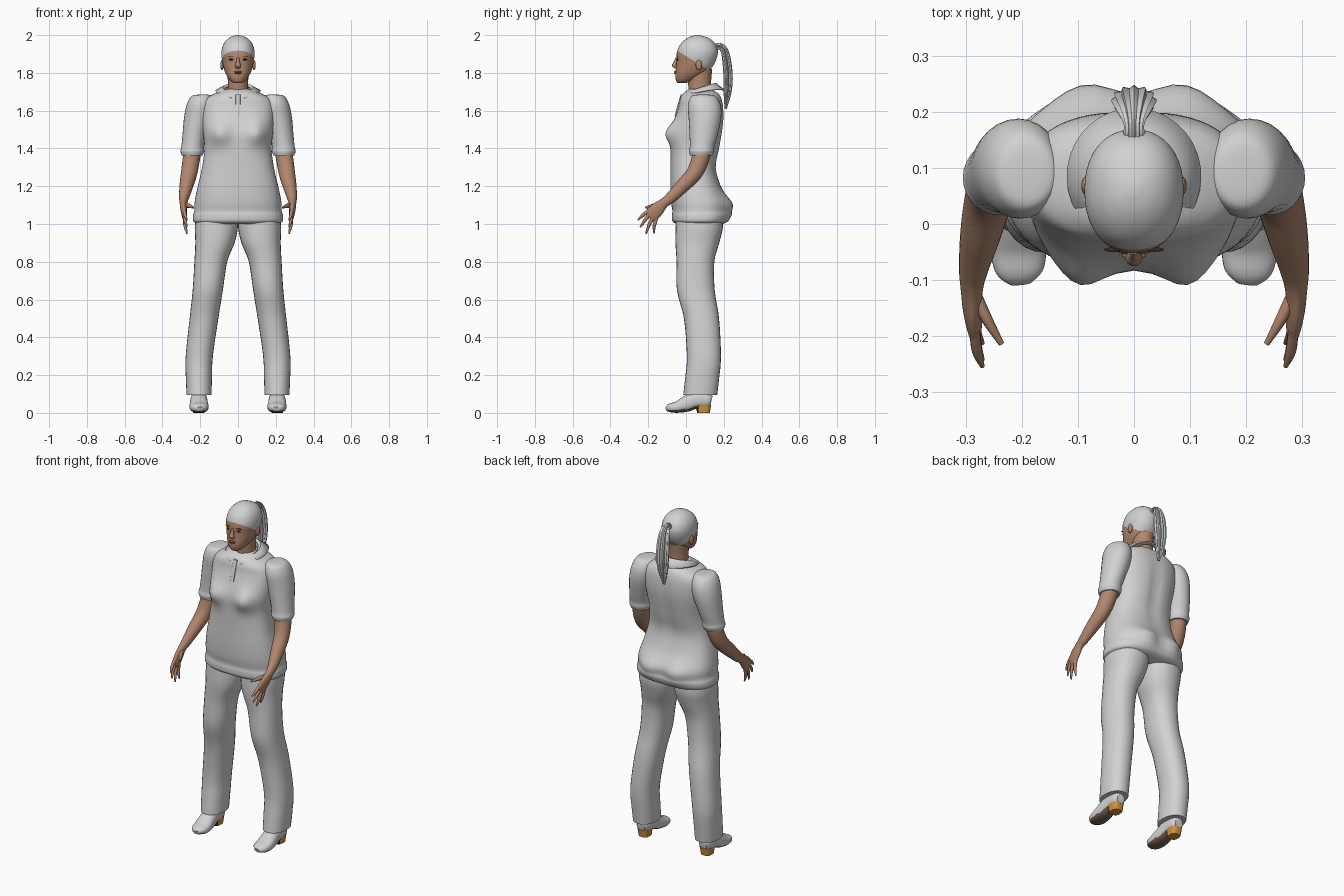
import bpy, bmesh
from math import sin, cos, pi, exp, radians
from mathutils import Vector

cube = bpy.data.objects.get("Cube")
if cube:
    bpy.data.objects.remove(cube, do_unlink=True)


def material(name, r, g, b):
    m = bpy.data.materials.new(name)
    m.use_nodes = True
    m.diffuse_color = (r, g, b, 1)
    m.node_tree.nodes["Principled BSDF"].inputs["Base Color"].default_value = (r, g, b, 1)
    return m


CLOTH = material("light grey", .64, .64, .64)
SKIN = material("skin", .44, .24, .155)
LIPS = material("lips", .33, .13, .1)
DARK = material("dark brown", .04, .025, .02)
SOLE = material("sole brown", .2, .12, .08)
HEEL = material("heel orange", .62, .3, .05)
BLACK = material("black", .01, .01, .01)
made = []


def finish(name, bm, *mats):
    bmesh.ops.recalc_face_normals(bm, faces=bm.faces)
    mesh = bpy.data.meshes.new(name)
    bm.to_mesh(mesh)
    bm.free()
    for m in mats:
        mesh.materials.append(m)
    obj = bpy.data.objects.new(name, mesh)
    bpy.context.scene.collection.objects.link(obj)
    made.append(obj)
    return obj


def smooth_path(pts, k):
    """Catmull-Rom interpolation of section rows."""
    out = []
    for i in range(len(pts) - 1):
        a, b, c, d = pts[max(i - 1, 0)], pts[i], pts[i + 1], pts[min(i + 2, len(pts) - 1)]
        for j in range(k):
            t = j / k
            out.append([q + .5 * t * (r - p + t * (2 * p - 5 * q + 4 * r - s + t * (3 * (q - r) + s - p)))
                        for p, q, r, s in zip(a, b, c, d)])
    return out + [list(pts[-1])]


def tube(pts, flat=False, power=2, n=28, k=4, side=1, ridges=0):
    """Loft of (x, y, z, radius_u, radius_v) sections; flat keeps rings horizontal."""
    bm = bmesh.new()
    rows = smooth_path(pts, k)
    rings = []
    for i, (x, y, z, ru, rv) in enumerate(rows):
        u, v = Vector((1, 0, 0)), Vector((0, 1, 0))
        if not flat:
            t = (Vector(rows[min(i + 1, len(rows) - 1)][:3]) - Vector(rows[max(i - 1, 0)][:3])).normalized()
            u = (u - t * u.dot(t)).normalized()
            v = t.cross(u)
        ring = []
        for j in range(n):
            a = 2 * pi * j / n
            c, s = cos(a), sin(a)
            w = 1 + (.12 * cos(ridges * a) if ridges else 0)
            cu = abs(c) ** (2 / power) * (1 if c > 0 else -1)
            sv = abs(s) ** (2 / power) * (1 if s > 0 else -1)
            p = Vector((x, y, z)) + u * cu * ru * w + v * sv * rv * w
            ring.append(bm.verts.new((p.x * side, p.y, p.z)))
        rings.append(ring)
    for lo, hi in zip(rings, rings[1:]):
        for j in range(n):
            bm.faces.new((lo[j], lo[(j + 1) % n], hi[(j + 1) % n], hi[j]))
    bm.faces.new(rings[0])
    bm.faces.new(rings[-1])
    bmesh.ops.recalc_face_normals(bm, faces=bm.faces)
    return bm


def body(rows):
    """Rows of (z, half width, front, back) to loft sections."""
    return [(0, (f + b) / 2, z, w, (b - f) / 2) for z, w, f, b in rows]


def blob(name, loc, scale, mat):
    bm = bmesh.new()
    bmesh.ops.create_uvsphere(bm, u_segments=16, v_segments=10, radius=1)
    bmesh.ops.scale(bm, vec=scale, verts=bm.verts)
    bmesh.ops.translate(bm, vec=loc, verts=bm.verts)
    return finish(name, bm, mat)


# Shirt body with rolled hem, bust and hips
bm = tube(body([
    (1.0, .215, -.05, .195), (1.015, .237, -.072, .22), (1.045, .238, -.075, .228),
    (1.07, .231, -.072, .222), (1.12, .229, -.08, .222), (1.2, .213, -.083, .185),
    (1.3, .19, -.082, .16), (1.4, .178, -.082, .178), (1.48, .185, -.08, .192),
    (1.55, .192, -.062, .2), (1.62, .192, -.04, .198), (1.66, .175, -.032, .19),
    (1.685, .135, -.02, .178), (1.7, .1, -.005, .16), (1.715, .06, .02, .13)]),
    flat=True, power=2.5, n=56)
for v in bm.verts:
    x, z = abs(v.co.x), v.co.z
    if v.co.y < .03:
        v.co.y -= .04 * exp(-((x - .1) / .055) ** 2 - ((z - 1.48) / .06) ** 2)
    elif v.co.y > .1:
        v.co.y += .03 * exp(-((x - .09) / .07) ** 2 - ((z - 1.09) / .06) ** 2)
        v.co.y -= .012 * exp(-(x / .03) ** 2 - ((z - 1.42) / .2) ** 2)
finish("shirt_body", bm, CLOTH)

# Shirt placket and open collar
finish("shirt_placket", tube([(0, -.022, 1.685, .012, .006), (0, -.036, 1.64, .012, .006),
                              (0, -.056, 1.57, .011, .005)], flat=True, power=4), CLOTH)
bm = bmesh.new()
rows = []
for i in range(33):
    a = radians(16 + i * 328 / 32)
    s, c = sin(a), cos(a)
    w = (1 - c) / 2
    rows.append([bm.verts.new(p) for p in (
        (.066 * s, .075 - .066 * c, 1.69 + .05 * w),
        (.08 * s, .077 - .08 * c, 1.698 + .05 * w),
        (.12 * s, .085 - .122 * c, 1.662 + .045 * w + .022 * abs(s)))])
for p, q in zip(rows, rows[1:]):
    for j in range(2):
        bm.faces.new((p[j], q[j], q[j + 1], p[j + 1]))
collar = finish("shirt_collar", bm, CLOTH)
collar.modifiers.new("thickness", "SOLIDIFY").thickness = .008

# Neck and head; hair is the part of the skull above a sloping hairline
finish("neck", tube([(0, .08, 1.64, .06, .06), (0, .072, 1.73, .054, .06),
                     (0, .075, 1.82, .056, .064)], flat=True), SKIN)
bm = tube(body([
    (1.747, .02, -.044, .0), (1.755, .036, -.051, .03), (1.775, .053, -.056, .07),
    (1.8, .067, -.056, .11), (1.83, .077, -.053, .138), (1.86, .083, -.051, .156),
    (1.89, .088, -.051, .166), (1.92, .087, -.045, .168), (1.95, .078, -.031, .157),
    (1.975, .06, -.007, .135), (1.992, .035, .022, .102), (2.0, .008, .052, .07)]),
    flat=True, power=2.2, n=40)
point, normal = Vector((0, -.045, 1.917)), Vector((0, .53, .85)).normalized()
bmesh.ops.bisect_plane(bm, geom=bm.verts[:] + bm.edges[:] + bm.faces[:],
                       plane_co=point, plane_no=normal)
for f in bm.faces:
    f.material_index = int((f.calc_center_median() - point).dot(normal) > 0)
finish("head", bm, SKIN, CLOTH)
finish("nose", tube([(0, -.048, 1.882, .006, .006), (0, -.056, 1.86, .009, .009),
                     (0, -.061, 1.838, .015, .014), (0, -.053, 1.824, .011, .007)], flat=True), SKIN)
blob("upper_lip", (0, -.056, 1.806), (.021, .007, .004), LIPS)
blob("lower_lip", (0, -.056, 1.799), (.018, .008, .005), LIPS)

# Ponytail with strand ridges
finish("ponytail", tube([
    (0, .14, 1.925, .022, .02), (0, .175, 1.942, .016, .015), (0, .202, 1.92, .027, .018),
    (0, .216, 1.86, .035, .021), (0, .223, 1.77, .035, .022), (0, .219, 1.69, .026, .018),
    (0, .21, 1.61, .006, .005)], n=48, ridges=12), CLOTH)

for side, word in ((1, "left"), (-1, "right")):
    # Face details
    blob(word + "_ear", (side * .085, .068, 1.842), (.009, .017, .027), SKIN)
    blob(word + "_eye", (side * .035, -.0445, 1.871), (.012, .004, .005), DARK)
    blob(word + "_eyebrow", (side * .036, -.0455, 1.888), (.018, .004, .0025), DARK)

    # Sleeve
    finish(word + "_sleeve", tube([
        (.185, .09, 1.685, .025, .03), (.192, .092, 1.676, .055, .065), (.2, .097, 1.63, .072, .087),
        (.212, .1, 1.56, .074, .086), (.23, .093, 1.47, .064, .074), (.24, .085, 1.41, .06, .065),
        (.242, .082, 1.385, .063, .066), (.242, .08, 1.362, .055, .058)],
        flat=True, side=side), CLOTH)

    # Arm and palm
    finish(word + "_arm", tube([
        (.235, .09, 1.45, .045, .05), (.245, .08, 1.36, .046, .048), (.259, .045, 1.27, .043, .043),
        (.274, -.02, 1.2, .036, .037), (.286, -.08, 1.14, .026, .03), (.289, -.115, 1.113, .02, .026),
        (.288, -.15, 1.08, .017, .036), (.284, -.182, 1.047, .013, .038),
        (.281, -.195, 1.034, .008, .03)], side=side), SKIN)

    # Fingers and thumb as base, middle, tip
    digits = {
        "index_finger": ((-.2, 1.066), (-.254, 1.022)), "middle_finger": ((-.192, 1.052), (-.242, .983)),
        "ring_finger": ((-.178, 1.038), (-.212, .948)), "little_finger": ((-.165, 1.025), (-.17, .952))}
    for name, ((y0, z0), (y1, z1)) in digits.items():
        finish(word + "_" + name, tube([
            (.284, y0 + .01, z0 + .012, .009, .01), (.28, (y0 + y1) / 2, (z0 + z1) / 2 + .003, .009, .009),
            (.27, y1, z1, .004, .004)], n=12, side=side), SKIN)
    finish(word + "_thumb", tube([
        (.284, -.125, 1.102, .012, .014), (.262, -.17, 1.097, .01, .012),
        (.236, -.214, 1.087, .005, .005)], n=12, side=side), SKIN)

    # Trouser leg
    finish(word + "_trouser_leg", tube([
        (.112, .07, 1.06, .11, .12), (.115, .07, .98, .114, .125), (.122, .06, .9, .104, .116),
        (.144, .05, .8, .087, .1), (.16, .052, .65, .08, .1), (.18, .082, .5, .076, .093),
        (.205, .095, .3, .072, .09), (.207, .085, .18, .069, .09), (.206, .075, .095, .066, .09)],
        flat=True, power=2.2, side=side), CLOTH)

    # Shoe with sole on its downward faces
    bm = tube([
        (.207, .135, .065, .025, .025), (.207, .115, .068, .037, .04), (.207, .05, .068, .043, .046),
        (.207, 0, .047, .048, .042), (.206, -.045, .031, .05, .031), (.204, -.085, .026, .042, .023),
        (.202, -.105, .02, .02, .012)], power=2.4, side=side)
    for f in bm.faces:
        f.material_index = int(f.normal.z < -.55)
    finish(word + "_shoe", bm, CLOTH, SOLE)

    # Heel, with a black front face
    bm = tube([(.207, .093, .045, .036, .04), (.207, .092, 0, .03, .034)],
              flat=True, power=3, k=1, side=side)
    for f in bm.faces:
        f.material_index = int(f.normal.y < -.6)
    finish(word + "_heel", bm, HEEL, BLACK)

# Smooth shading with sharp hems
bpy.ops.object.select_all(action="DESELECT")
for obj in made:
    obj.select_set(True)
bpy.context.view_layer.objects.active = made[0]
bpy.ops.object.shade_smooth_by_angle(angle=radians(45))
